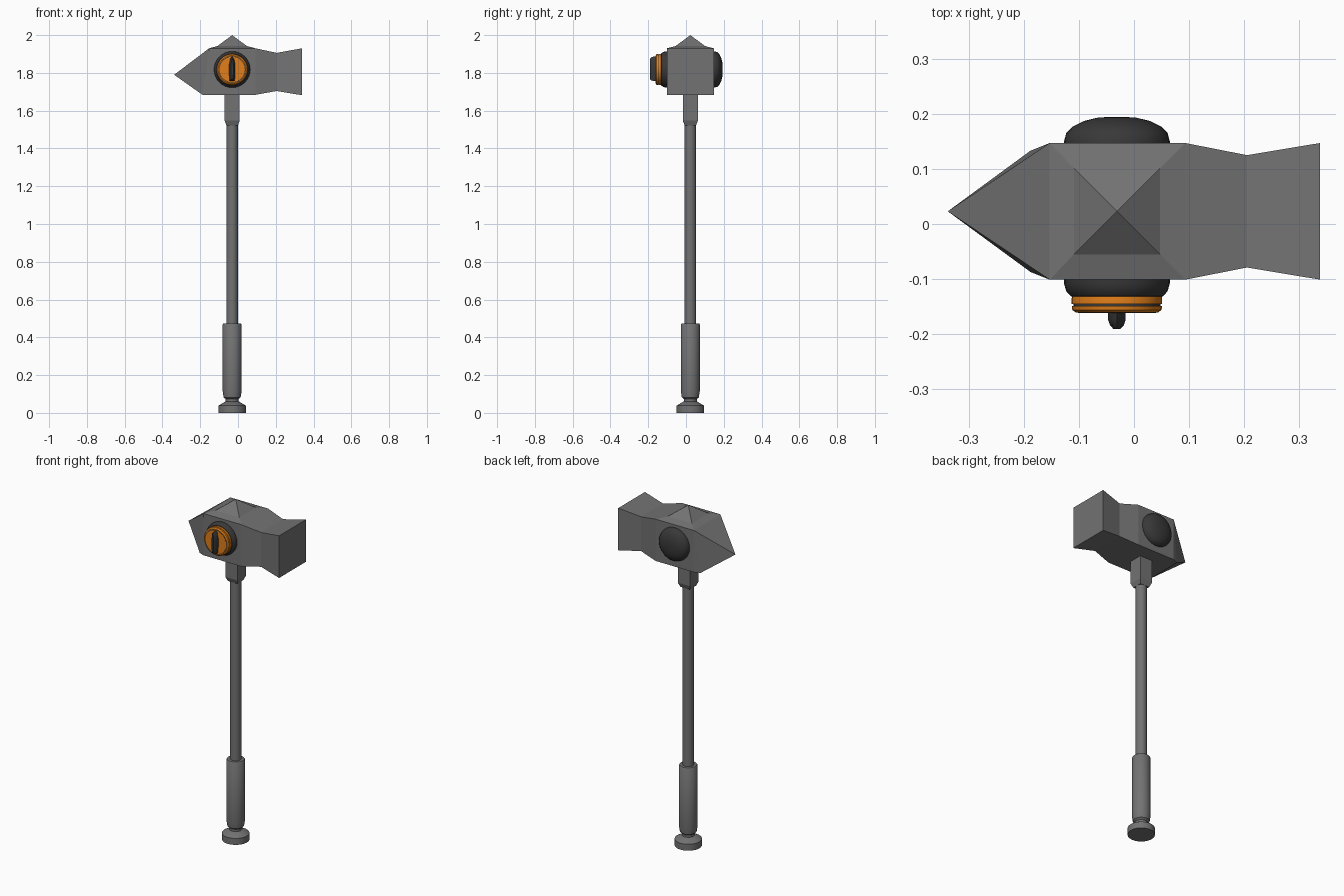
import bpy, bmesh, math
from mathutils import Vector

if "Cube" in bpy.data.objects:
    bpy.data.objects.remove(bpy.data.objects["Cube"])

CX, CY, CZ = -0.031, 0.023, 1.818   # handle axis and disc height


def material(name, color):
    m = bpy.data.materials.new(name)
    m.diffuse_color = (*color, 1)
    m.use_nodes = True
    m.node_tree.nodes["Principled BSDF"].inputs["Base Color"].default_value = m.diffuse_color
    return m


GREY = material("steel grey", (0.17, 0.17, 0.17))
DARK = material("dark grey", (0.04, 0.04, 0.04))
ORANGE = material("orange", (0.75, 0.21, 0.01))


def finish(name, bm, mat, smooth=None):
    bmesh.ops.recalc_face_normals(bm, faces=bm.faces)
    mesh = bpy.data.meshes.new(name)
    bm.to_mesh(mesh)
    bm.free()
    mesh.materials.append(mat)
    ob = bpy.data.objects.new(name, mesh)
    bpy.context.collection.objects.link(ob)
    if smooth:
        bpy.ops.object.select_all(action='DESELECT')
        ob.select_set(True)
        bpy.context.view_layer.objects.active = ob
        bpy.ops.object.shade_smooth_by_angle(angle=math.radians(smooth))
    return ob


def bridge(bm, a, b):
    for i in range(len(a)):
        j = (i + 1) % len(a)
        bm.faces.new((a[i], a[j], b[j], b[i]))


def lathe(name, profile, mat, along_y=False, sides=32):
    """Turn (radius, position) pairs around the handle axis or the disc axis."""
    bm = bmesh.new()
    rings = []
    for r, p in profile:
        ring = []
        for i in range(sides):
            t = math.tau * i / sides
            u, v = r * math.cos(t), r * math.sin(t)
            ring.append(bm.verts.new((CX + u, p, CZ + v) if along_y else (CX + u, CY + v, p)))
        rings.append(ring)
    for a, b in zip(rings, rings[1:]):
        bridge(bm, a, b)
    bm.faces.new(rings[0])
    bm.faces.new(rings[-1])
    return finish(name, bm, mat, 35)


# Hammer head: cross sections from the striking face to the spike
bm = bmesh.new()


def section(x_top, x_low, w_top, w_low, z_low, z_top):
    return [bm.verts.new(c) for c in (
        (x_low, CY - w_low, z_low), (x_low, CY + w_low, z_low),
        (x_top, CY + w_top, z_top), (x_top, CY - w_top, z_top))]


face = section(0.338, 0.338, 0.124, 0.124, 1.682, 1.93)
waist = section(0.205, 0.205, 0.102, 0.102, 1.704, 1.906)
right = section(0.093, 0.093, 0.124, 0.124, 1.684, 1.93)
left = section(-0.153, -0.153, 0.124, 0.124, 1.684, 1.93)
bm.faces.new(face)
bridge(bm, face, waist)
bridge(bm, waist, right)
for i in (0, 1, 3):                      # middle block, open on top
    j = (i + 1) % 4
    bm.faces.new((right[i], right[j], left[j], left[i]))

# Spike: the lower corners reach further out than the upper ones
low = [bm.verts.new((-0.188, CY + s * 0.11, 1.684)) for s in (-1, 1)]
tip = bm.verts.new((-0.338, CY, 1.79))
bm.faces.new((left[0], left[1], low[1], low[0]))
bm.faces.new((low[0], low[1], tip))
bm.faces.new((left[2], left[3], tip))
for base, top, corner in ((left[0], left[3], low[0]), (left[1], left[2], low[1])):
    bm.faces.new((base, top, corner))
    bm.faces.new((top, tip, corner))

# Crown: shallow rim rising to a four-sided peak
outer = [left[3], right[3], right[2], left[2]]
inner = [bm.verts.new((CX + sx * 0.078, CY + sy * 0.078, 1.942))
         for sx, sy in ((-1, -1), (1, -1), (1, 1), (-1, 1))]
bridge(bm, outer, inner)
peak = bm.verts.new((CX, CY, 2.0))
for i in range(4):
    bm.faces.new((inner[i], inner[(i + 1) % 4], peak))
finish("hammer_head", bm, GREY)

# Square socket tapering into the shaft
bm = bmesh.new()
levels = [[bm.verts.new((CX + sx * w, CY + sy * w, z))
           for sx, sy in ((-1, -1), (1, -1), (1, 1), (-1, 1))]
          for w, z in ((0.030, 1.522), (0.040, 1.547), (0.040, 1.69))]
bridge(bm, levels[0], levels[1])
bridge(bm, levels[1], levels[2])
bm.faces.new(levels[0])
bm.faces.new(levels[2])
finish("socket", bm, GREY)

# Handle parts
lathe("shaft", [(0.03, 0.45), (0.03, 1.55)], GREY)
lathe("grip", [(0.034, 0.055), (0.034, 0.073), (0.045, 0.082), (0.05, 0.115),
               (0.05, 0.468), (0.046, 0.474)], GREY)
lathe("pommel", [(0.073, 0), (0.073, 0.038), (0.036, 0.06)], GREY)

# Back dome and front eye housing
lathe("back_dome", [(0.096, 0.14), (0.096, 0.15), (0.092, 0.165), (0.08, 0.177),
                    (0.06, 0.187), (0.035, 0.193), (0.012, 0.1945)], DARK, True)
lathe("eye_housing", [(0.096, -0.09), (0.096, -0.108), (0.092, -0.122),
                      (0.084, -0.131), (0.079, -0.132), (0.079, -0.15)], DARK, True)
lathe("eye_ring", [(0.081, -0.129), (0.082, -0.134), (0.082, -0.145)], ORANGE, True)
lathe("eye_disc", [(0.082, -0.149), (0.081, -0.156), (0.074, -0.161)], ORANGE, True)
lathe("eye_groove", [(0.0705, -0.158), (0.0705, -0.1615)], DARK, True)
lathe("eye_centre", [(0.067, -0.158), (0.067, -0.162)], ORANGE, True)

# Raised slit pupil with rounded front
outline = [(-0.016, 1.757), (0.016, 1.757), (0.02, 1.79), (0.02, 1.845),
           (0.012, 1.876), (0, 1.886), (-0.012, 1.876), (-0.02, 1.845), (-0.02, 1.79)]
bm = bmesh.new()
mid = Vector((CX, 0, CZ))
rings = []
for scale_x, scale_z, y in ((0.8, 1, -0.155), (0.8, 1, -0.174), (0.62, 0.94, -0.184), (0.3, 0.84, -0.191)):
    rings.append([bm.verts.new((CX + x * scale_x, y, CZ + (z - CZ) * scale_z)) for x, z in outline])
for a, b in zip(rings, rings[1:]):
    bridge(bm, a, b)
bm.faces.new(rings[0])
bm.faces.new(rings[-1])
finish("pupil", bm, DARK, 40)
